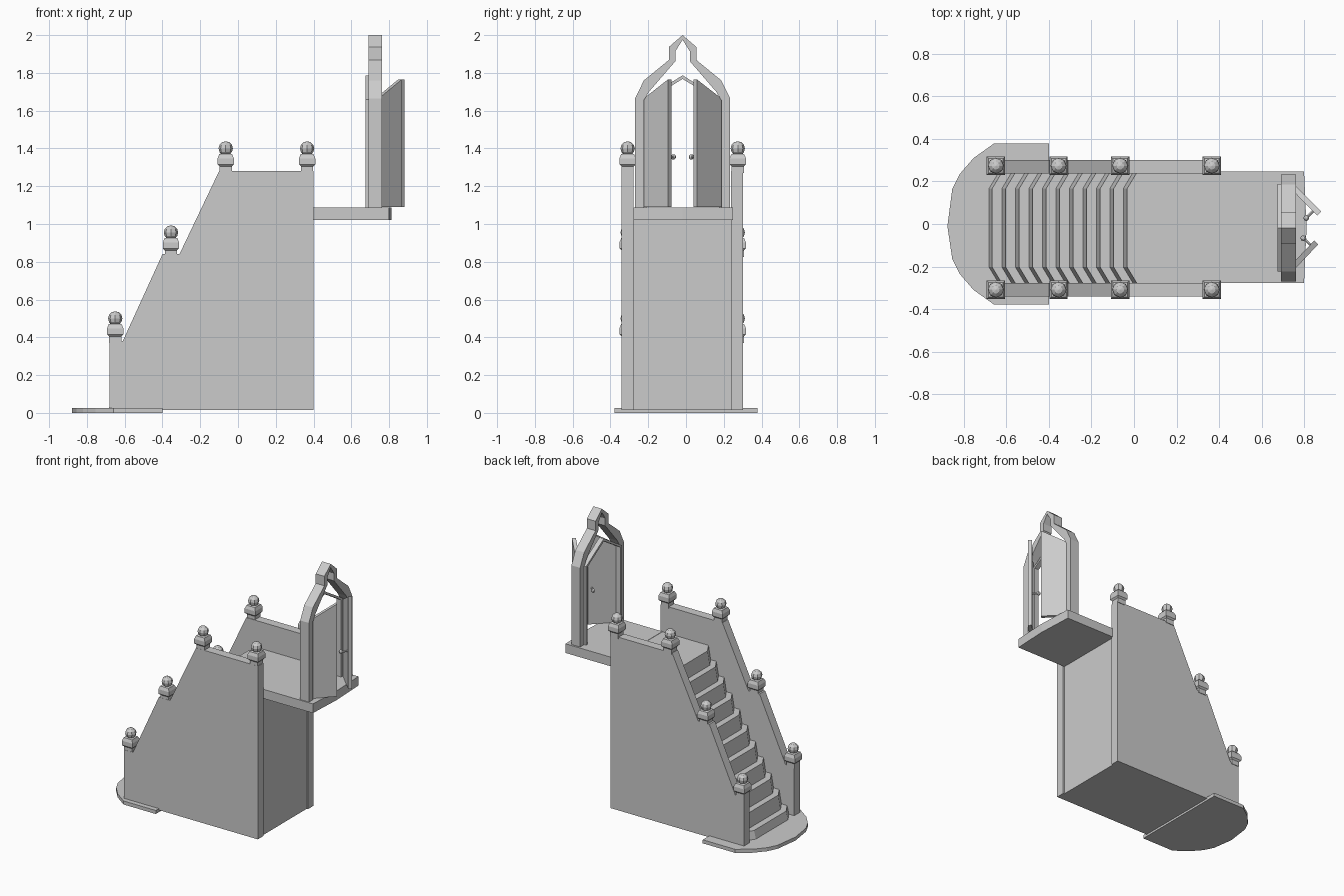
import bpy, bmesh
from mathutils import Matrix, Vector

if "Cube" in bpy.data.objects:
    bpy.data.objects.remove(bpy.data.objects["Cube"])

CY = -0.018  # centre line of stairs and doorway


def finish(name, bm):
    bmesh.ops.recalc_face_normals(bm, faces=bm.faces[:])
    me = bpy.data.meshes.new(name)
    bm.to_mesh(me)
    bm.free()
    ob = bpy.data.objects.new(name, me)
    bpy.context.collection.objects.link(ob)
    return ob


def prism(name, pts, push):
    """Extrude a closed outline of 3D points along a vector."""
    bm = bmesh.new()
    face = bm.faces.new([bm.verts.new(p) for p in pts])
    new = bmesh.ops.extrude_face_region(bm, geom=[face])["geom"]
    bmesh.ops.translate(bm, vec=push, verts=[v for v in new if isinstance(v, bmesh.types.BMVert)])
    return finish(name, bm)


def loft(bm, rings, closed_ends=True):
    """Skin a series of closed rings with equal point counts."""
    loops = [[bm.verts.new(p) for p in r] for r in rings]
    n = len(loops[0])
    for a, b in zip(loops, loops[1:]):
        for i in range(n):
            j = (i + 1) % n
            bm.faces.new((a[i], a[j], b[j], b[i]))
    if closed_ends:
        bm.faces.new(loops[0])
        bm.faces.new(loops[-1])


# rounded landing slab on the ground
half = [(-0.40, 0.378), (-0.66, 0.378), (-0.755, 0.31), (-0.82, 0.235), (-0.855, 0.165)]
slab = half + [(-0.878, -0.01)] + [(x, -y) for x, y in reversed(half)]
prism("ground_slab", [(x, y, 0) for x, y in slab], (0, 0, 0.026))

# side walls with stepped sloping top
wall = [(-0.68, 0.015), (-0.68, 0.38), (-0.61, 0.38), (-0.40, 0.84), (-0.31, 0.84),
        (-0.10, 1.28), (0.40, 1.28), (0.40, 0.015)]
for side, y in (("right", -0.342), ("left", 0.238)):
    prism(side + "_wall", [(x, y, z) for x, z in wall], (0, 0.064, 0))

# bowed staircase, one closed body
STEPS = 11
profile = []
for i in range(STEPS):
    x = -0.685 + i * 0.0635
    profile += [(x, 0.015 if i == 0 else 0.085 + (i - 1) * 0.1, 1), (x + 0.018, 0.085 + i * 0.1, 1)]
profile += [(0.39, 1.085, 0), (0.39, 0.015, 0)]
bm = bmesh.new()
loft(bm, [[(x + bow * k, CY + y, z) for x, z, k in profile]
          for y, bow in ((-0.26, 0.045), (-0.185, 0), (0.185, 0), (0.26, 0.045))])
finish("staircase", bm)

# overhanging upper platform
plat = [(0.385, -0.278), (0.80, -0.278), (0.812, CY), (0.80, 0.248), (0.385, 0.248)]
prism("platform", [(x, y, 1.02) for x, y in plat], (0, 0, 0.067))

# post finials: square cap with faceted ball
cap = [(0.032, -0.01), (0.032, 0.025), (0.043, 0.036), (0.043, 0.068), (0.034, 0.09), (0.016, 0.095)]
for side, y in (("right", -0.309), ("left", 0.274)):
    for n, (x, z) in enumerate(((-0.65, 0.38), (-0.355, 0.835), (-0.065, 1.28), (0.366, 1.28))):
        bm = bmesh.new()
        loft(bm, [[(x + sx * h, y + sy * h, z + dz) for sx, sy in ((-1, -1), (1, -1), (1, 1), (-1, 1))]
                  for h, dz in cap])
        bmesh.ops.create_uvsphere(bm, u_segments=8, v_segments=6, radius=0.038,
                                  matrix=Matrix.Translation((x, y, z + 0.12)))
        finish(f"{side}_finial_{n + 1}", bm)


def arch(name, outer, inner, x0, x1):
    """Pointed frame: half outlines (y, z) from foot to apex, mirrored about CY."""
    def full(h):
        return [(CY - y, z) for y, z in h] + [(CY + y, z) for y, z in reversed(h[:-1])]
    bm = bmesh.new()
    loft(bm, [[(x0, a[0], a[1]), (x1, a[0], a[1]), (x1, b[0], b[1]), (x0, b[0], b[1])]
              for a, b in zip(full(outer), full(inner))])
    finish(name, bm)


# outer door frame with pointed crown
arch("door_frame",
     [(0.252, 1.085), (0.252, 1.665), (0.205, 1.76), (0.073, 1.868), (0.073, 1.937), (0, 2.0)],
     [(0.205, 1.085), (0.205, 1.655), (0.178, 1.70), (0.038, 1.862), (0.038, 1.915), (0, 1.975)],
     0.692, 0.762)
# thin inner trim
arch("door_trim",
     [(0.206, 1.085), (0.206, 1.66), (0, 1.787)],
     [(0.192, 1.085), (0.192, 1.65), (0, 1.768)], 0.676, 0.712)

# two half-open door leaves with knobs
for side, hinge, tip in (("right", (0.715, -0.218), (0.848, -0.078)), ("left", (0.722, 0.182), (0.862, 0.04))):
    h, t = Vector((*hinge, 0)), Vector((*tip, 0))
    d = (t - h).normalized()
    s = 1 if side == "right" else -1
    n = Vector((-d.y, d.x, 0)) * s  # towards the passage
    leaf = [h + Vector((0, 0, 1.09)), t + Vector((0, 0, 1.09)),
            t + Vector((0, 0, 1.765)), h + Vector((0, 0, 1.655))]
    prism(side + "_door", leaf, -n * 0.026)
    bm = bmesh.new()
    base = h.lerp(t, 0.86) + Vector((0, 0, 1.355))
    rot = n.to_track_quat("Z", "Y").to_matrix().to_4x4()
    bmesh.ops.create_cone(bm, cap_ends=True, segments=6, radius1=0.007, radius2=0.007, depth=0.04,
                          matrix=Matrix.Translation(base + n * 0.02) @ rot)
    bmesh.ops.create_uvsphere(bm, u_segments=8, v_segments=6, radius=0.014,
                              matrix=Matrix.Translation(base + n * 0.045))
    finish(side + "_door_knob", bm)
